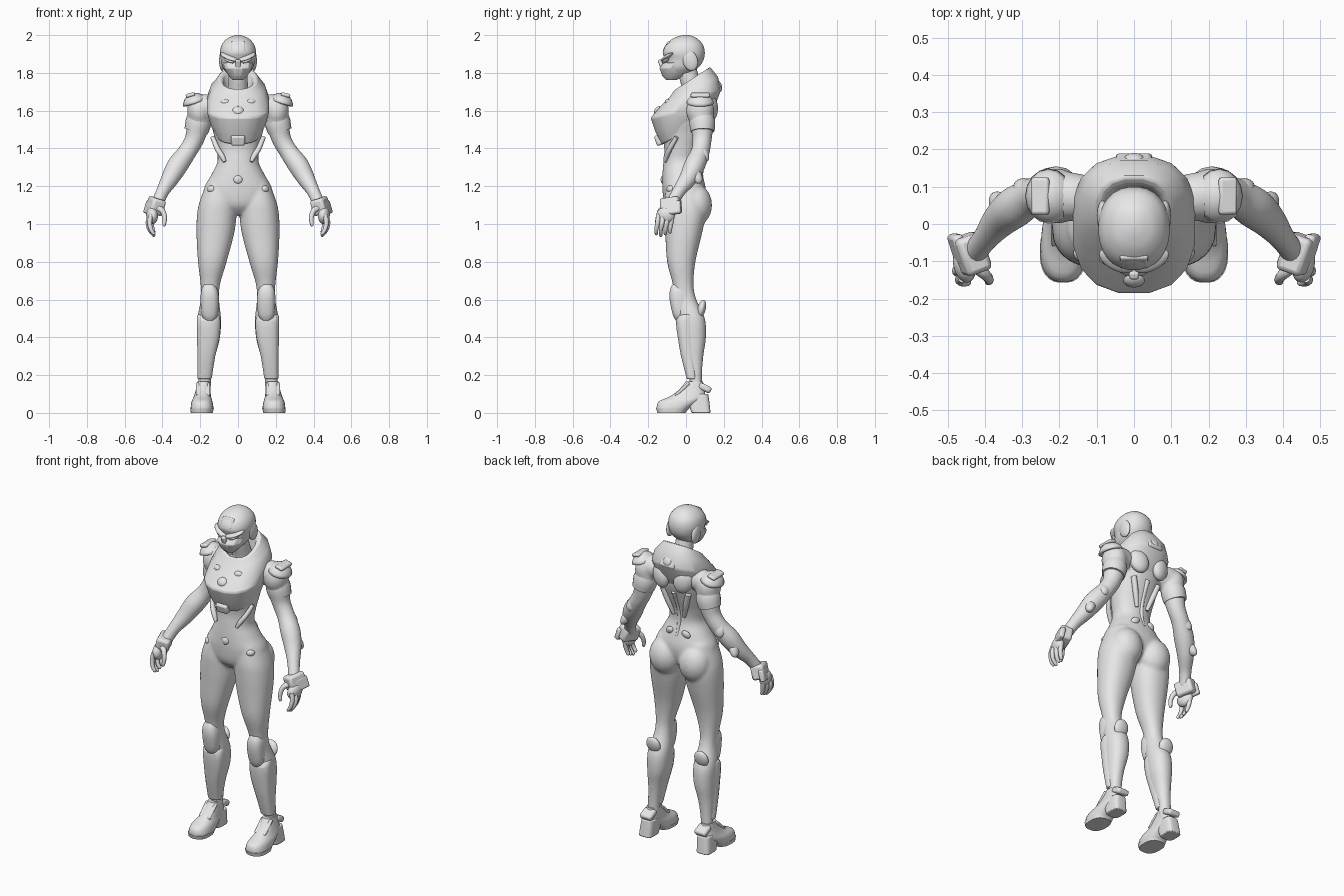
import bpy, bmesh, math
from mathutils import Vector, Matrix, Euler

old = bpy.data.objects.get("Cube")
if old:
    bpy.data.objects.remove(old, do_unlink=True)

grey = bpy.data.materials.new("plain_grey")
grey.use_nodes = True
grey.diffuse_color = (0.8, 0.8, 0.8, 1)
grey.node_tree.nodes["Principled BSDF"].inputs["Base Color"].default_value = (0.8, 0.8, 0.8, 1)


def spline(rows, k):
    """Catmull-Rom interpolation of rows of numbers, k steps per span."""
    if k == 1:
        return rows
    out = []
    for i in range(len(rows) - 1):
        quad = rows[max(i - 1, 0)], rows[i], rows[i + 1], rows[min(i + 2, len(rows) - 1)]
        for s in range(k):
            t = s / k
            out.append([b + t * ((c - a) + t * ((2 * a - 5 * b + 4 * c - d) + t * (3 * b - a - 3 * c + d))) / 2
                        for a, b, c, d in zip(*quad)])
    return out + [rows[-1]]


def skin(bm, rings):
    """Join rings of points with quads and close both ends."""
    vs = [[bm.verts.new(p) for p in ring] for ring in rings]
    n = len(vs[0])
    for a, b in zip(vs, vs[1:]):
        for i in range(n):
            j = (i + 1) % n
            bm.faces.new((a[i], a[j], b[j], b[i]))
    bm.faces.new(vs[0][::-1])
    bm.faces.new(vs[-1])


def loft(bm, rows, n=28, k=5, power=2.2):
    """Level cross-sections: z, x min, x max, y min, y max, tilt."""
    rings = []
    for z, x0, x1, y0, y1, tilt in spline(rows, k):
        ring = []
        for i in range(n):
            a = math.tau * (i + 0.5) / n
            c, s = math.cos(a), math.sin(a)
            x = (x0 + x1) / 2 + (x1 - x0) / 2 * math.copysign(abs(c) ** (2 / power), c)
            y = (y0 + y1) / 2 + (y1 - y0) / 2 * math.copysign(abs(s) ** (2 / power), s)
            ring.append((x, y, z + tilt * y))
        rings.append(ring)
    skin(bm, rings)


def sym(z, half, front, back, tilt=0):
    return z, -half, half, front, back, tilt


def side(z, x0, x1, y0, y1):
    return z, x0, x1, y0, y1, 0


def tube(bm, rows, n=16, k=5):
    """Round sections along a path: x, y, z, radius."""
    rows = spline(rows, k)
    pts = [Vector(r[:3]) for r in rows]
    rings = []
    for i, p in enumerate(pts):
        t = (pts[min(i + 1, len(pts) - 1)] - pts[max(i - 1, 0)]).normalized()
        u = t.cross(Vector((0, 1, 0))).normalized()
        v = t.cross(u)
        rings.append([p + rows[i][3] * (u * math.cos(math.tau * j / n) + v * math.sin(math.tau * j / n))
                      for j in range(n)])
    skin(bm, rings)


def place(loc, size, rot=(0, 0, 0)):
    return Matrix.LocRotScale(Vector(loc), Euler(rot), Vector(size))


def ball(bm, loc, size, rot=(0, 0, 0)):
    bmesh.ops.create_uvsphere(bm, u_segments=24, v_segments=14, radius=1, matrix=place(loc, size, rot))


def block(bm, loc, size, rot=(0, 0, 0)):
    bmesh.ops.create_cube(bm, size=1, matrix=place(loc, size, rot))


def mirror(bm):
    copy = bmesh.ops.duplicate(bm, geom=bm.verts[:] + bm.edges[:] + bm.faces[:])["geom"]
    bmesh.ops.scale(bm, vec=(-1, 1, 1), verts=[g for g in copy if isinstance(g, bmesh.types.BMVert)])


def finish(name, bm, both=False, bevel=0.0, angle=40):
    if both:
        mirror(bm)
    bmesh.ops.recalc_face_normals(bm, faces=bm.faces)
    mesh = bpy.data.meshes.new(name)
    bm.to_mesh(mesh)
    bm.free()
    mesh.materials.append(grey)
    ob = bpy.data.objects.new(name, mesh)
    bpy.context.scene.collection.objects.link(ob)
    bpy.ops.object.select_all(action='DESELECT')
    ob.select_set(True)
    bpy.context.view_layer.objects.active = ob
    bpy.ops.object.shade_smooth_by_angle(angle=math.radians(angle))
    if bevel:
        mod = ob.modifiers.new("bevel", 'BEVEL')
        mod.width, mod.segments, mod.limit_method = bevel, 2, 'ANGLE'
    return ob


def part(name, shape, *args, both=False, bevel=0.0, angle=40, **kw):
    bm = bmesh.new()
    shape(bm, *args, **kw)
    return finish(name, bm, both, bevel, angle)


# Body suit: limbs mirrored, then fused with the trunk
bm = bmesh.new()
loft(bm, [side(1.22, .03, .165, -.10, .08), side(1.12, .01, .203, -.115, .10),
          side(1.05, .008, .217, -.115, .105), side(.95, .02, .22, -.11, .085),
          side(.8, .06, .212, -.10, .05), side(.68, .095, .198, -.07, .04),
          side(.6, .10, .197, -.06, .055), side(.5, .09, .215, -.045, .10),
          side(.4, .095, .215, -.035, .106), side(.3, .12, .212, -.02, .092),
          side(.2, .14, .21, .015, .085), side(.1, .145, .212, .02, .085)])
ball(bm, (.098, .052, 1.10), (.094, .086, .11))
tube(bm, [(.12, .07, 1.62, .06), (.19, .075, 1.615, .068), (.208, .083, 1.54, .064),
          (.23, .085, 1.45, .052), (.27, .075, 1.38, .05), (.32, .045, 1.31, .056),
          (.36, .01, 1.24, .048), (.40, -.04, 1.17, .035), (.43, -.08, 1.10, .034)])
ball(bm, (.205, .075, 1.60), (.065, .075, .085))
mirror(bm)
loft(bm, [sym(1.05, .05, -.07, .05), sym(1.10, .15, -.112, .09), sym(1.18, .182, -.125, .105),
          sym(1.26, .142, -.125, .088), sym(1.33, .109, -.12, .066), sym(1.40, .115, -.115, .072),
          sym(1.48, .13, -.13, .10), sym(1.58, .15, -.15, .13), sym(1.68, .11, -.06, .13)])
tube(bm, [(0, .06, 1.60, .065), (0, .04, 1.70, .056), (0, .015, 1.78, .052), (0, 0, 1.86, .05)])
body = finish("body_suit", bm)
fuse = body.modifiers.new("fuse", 'REMESH')
fuse.mode, fuse.voxel_size, fuse.use_smooth_shade = 'VOXEL', 0.009, True
relax = body.modifiers.new("relax", 'SMOOTH')
relax.factor, relax.iterations = 0.5, 6

# Head: helmet, face mask, brow, eyes and side panels
part("helmet", loft, [sym(1.80, .055, -.08, .05, .25), sym(1.83, .08, -.108, .075, .1),
                      sym(1.87, .09, -.112, .094), sym(1.91, .096, -.124, .10), sym(1.95, .086, -.107, .09),
                      sym(1.98, .06, -.072, .062), sym(1.995, .03, -.036, .035), sym(2.0, .008, -.01, .01)])
part("face_mask", loft, [sym(1.762, .03, -.105, -.05), sym(1.785, .052, -.128, 0),
                         sym(1.825, .077, -.143, .03), sym(1.855, .08, -.122, .03)],
     n=12, k=1, bevel=.004, angle=30)
part("brow", ball, (.046, -.098, 1.884), (.055, .028, .012), (.25, -.38, .5), both=True)
part("eye", ball, (.047, -.108, 1.864), (.03, .013, .008), (0, -.38, .5), both=True)
part("ear_panel", ball, (.084, .022, 1.865), (.016, .04, .055), (.3, 0, 0), both=True)
part("forehead_plate", block, (0, -.098, 1.94), (.075, .02, .06), (-.5, 0, 0), bevel=.006)
part("nose_ridge", block, (0, -.13, 1.842), (.026, .022, .06), (.35, 0, 0), bevel=.006)

# Chest armour with raised collar
part("chest_armour", loft, [sym(1.485, .118, -.13, .10, .5), sym(1.54, .147, -.166, .13, .3),
                            sym(1.60, .166, -.19, .158, .2), sym(1.66, .166, -.134, .187, .25),
                            sym(1.71, .143, -.085, .172, .4), sym(1.75, .10, -.06, .128, .65),
                            sym(1.745, .082, -.045, .105, .65), sym(1.66, .06, -.03, .09, .4)],
     n=16, k=1, power=2.4, bevel=.008, angle=32)
part("chest_stud", ball, (0, -.148, 1.60), (.03, .018, .027), (-.7, 0, 0))
part("side_stud", ball, (.07, -.093, 1.645), (.026, .018, .018), (-.7, 0, .3), both=True)
part("sternum_plate", block, (0, -.14, 1.445), (.075, .045, .055), (.3, 0, 0), bevel=.01)
part("rib_strap", tube, [(.135, -.05, 1.46, .012), (.11, -.085, 1.40, .014), (.085, -.103, 1.36, .014),
                         (.07, -.112, 1.33, .009)], both=True, n=10)
part("belly_stud", ball, (0, -.122, 1.235), (.024, .012, .022))
part("hip_stud", ball, (.142, -.082, 1.185), (.024, .018, .02), (0, 0, .8), both=True)

# Back details
part("back_pack", block, (0, .158, 1.735), (.10, .04, .085), (.45, 0, 0), bevel=.012)
part("back_stud", ball, (0, .172, 1.735), (.028, .016, .028), (.45, 0, 0))
part("shoulder_blade", ball, (.075, .132, 1.615), (.055, .035, .07), (0, .3, -.3), both=True)
part("back_rib", tube, [(.085, .10, 1.53, .016), (.06, .085, 1.45, .016), (.035, .066, 1.37, .01)],
     both=True, n=10)
part("spine", tube, [(0, .115, 1.53, .015), (0, .07, 1.42, .013), (0, .062, 1.33, .012),
                     (0, .085, 1.25, .008)], n=10)
part("loin_plate", ball, (.055, .077, 1.27), (.028, .014, .02), (-.25, .6, -.3), both=True)

# Shoulder pads and arm guards
bm = bmesh.new()
bmesh.ops.create_uvsphere(bm, u_segments=16, v_segments=12, radius=1)
bmesh.ops.bisect_plane(bm, geom=bm.verts[:] + bm.edges[:] + bm.faces[:], plane_co=(0, 0, .3),
                       plane_no=(0, 0, 1), clear_inner=True)
bmesh.ops.transform(bm, matrix=place((.222, .075, 1.62), (.07, .078, .075), (0, .3, 0)), verts=bm.verts)
pad = finish("shoulder_pad", bm, both=True)
thick = pad.modifiers.new("thickness", 'SOLIDIFY')
thick.thickness = .014
part("pad_ridge", block, (.252, .075, 1.683), (.05, .10, .02), (0, .25, 0), both=True, bevel=.008)
part("upper_arm_guard", tube, [(.204, .08, 1.58, .06), (.209, .086, 1.54, .069), (.222, .088, 1.49, .063)],
     both=True, k=2)
part("elbow_guard", ball, (.285, .088, 1.375), (.035, .03, .055), (.4, -.5, 0), both=True)
part("forearm_guard", ball, (.348, .04, 1.275), (.03, .035, .075), (.5, -.5, 0), both=True)

# Hands
part("wrist_cuff", block, (.437, -.08, 1.095), (.075, .105, .085), (.15, -.25, -.35), both=True, bevel=.014)
part("cuff_plate", block, (.47, -.068, 1.085), (.03, .085, .07), (.15, -.25, -.35), both=True, bevel=.01)
part("palm", ball, (.455, -.108, 1.045), (.03, .05, .045), (.1, .1, -.2), both=True)
bm = bmesh.new()
for i in range(4):
    y, dip = -.145 + .024 * i, .008 * abs(i - 1)
    tube(bm, [(.46, y, 1.05, .013), (.476 - dip, y - .005, 1.01, .013), (.468 - dip, y - .012, .97, .011),
              (.445, y - .012, .94 + dip, .009), (.44, y - .012, .935 + dip, .003)], n=10, k=3)
tube(bm, [(.43, -.11, 1.085, .018), (.40, -.135, 1.07, .015), (.388, -.15, 1.03, .012),
          (.392, -.155, .995, .009), (.394, -.155, .99, .003)], n=10, k=3)
finish("fingers", bm, both=True)

# Leg armour
part("knee_pad", loft, [side(.49, .125, .175, -.055, 0), side(.52, .107, .193, -.07, .01),
                        side(.60, .10, .198, -.087, .02), side(.65, .108, .194, -.085, .01),
                        side(.68, .125, .18, -.072, 0)], both=True, k=3, power=2.6, angle=50)
part("shin_guard", loft, [side(.52, .10, .215, -.03, .04), side(.49, .092, .219, -.054, .05),
                          side(.40, .096, .218, -.044, .05), side(.30, .12, .215, -.027, .05),
                          side(.18, .139, .214, .004, .06)], both=True, n=16, k=2, power=2.6, bevel=.004)
part("calf_plate", ball, (.16, .082, .55), (.045, .022, .05), (-.25, 0, 0), both=True)

# Boots
part("boot", loft, [side(0, .137, .248, -.15, -.005), side(.025, .13, .251, -.156, .02),
                    side(.06, .135, .246, -.145, .07), side(.085, .142, .235, -.09, .10),
                    side(.12, .146, .224, -.04, .10), side(.165, .15, .215, -.002, .09)],
     both=True, k=3, power=2.5)
part("boot_sole", loft, [side(0, .134, .25, -.152, -.002), side(.022, .128, .253, -.158, .01)],
     both=True, k=1, power=2.5)
part("boot_heel", loft, [side(0, .15, .236, .03, .13), side(.05, .147, .232, .01, .125),
                         side(.10, .146, .226, -.005, .118)], both=True, k=1, power=4, bevel=.005)
part("instep_plate", block, (.185, -.02, .125), (.075, .10, .016), (.75, 0, 0), both=True, bevel=.006)
part("ankle_flap", block, (.182, .10, .132), (.075, .07, .035), (-.45, 0, 0), both=True, bevel=.012)
